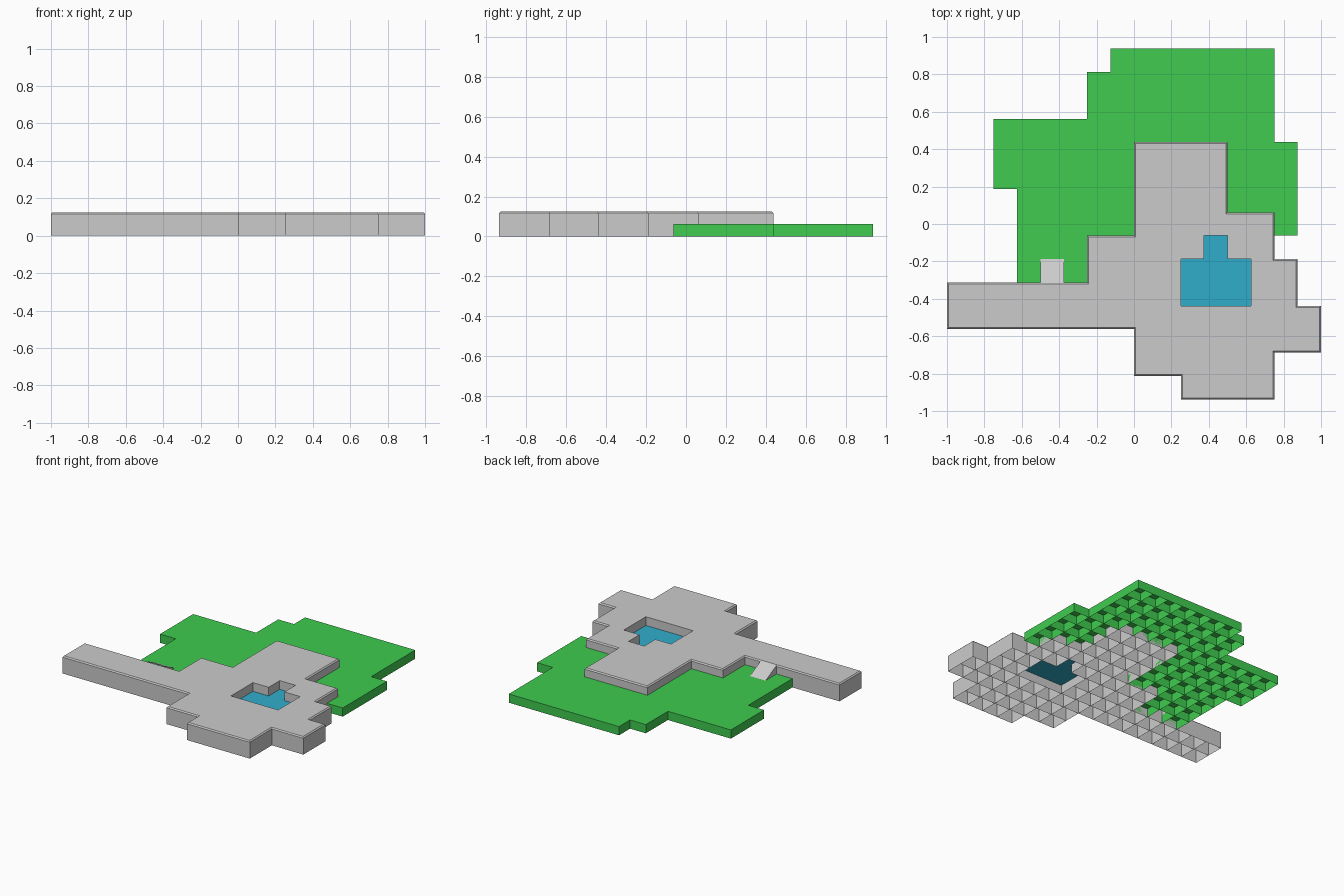
import bpy, bmesh

if "Cube" in bpy.data.objects:
    bpy.data.objects.remove(bpy.data.objects["Cube"])

S = 0.125            # tile size
X0, Y0 = -1.0, -0.9375
HIGH, LOW = 0.125, 0.0625
RIM = 0.008          # small chamfer on the raised platform


def cells(*rects):
    """Tile set from (i0, j0, i1, j1) rectangles."""
    return {(i, j) for a, b, c, d in rects for i in range(a, c) for j in range(b, d)}


def material(name, rgb):
    m = bpy.data.materials.new(name)
    m.diffuse_color = (*rgb, 1)
    m.use_nodes = True
    m.node_tree.nodes["Principled BSDF"].inputs["Base Color"].default_value = m.diffuse_color
    return m


def finish(bm, name, mat=None):
    me = bpy.data.meshes.new(name)
    bm.to_mesh(me)
    bm.free()
    ob = bpy.data.objects.new(name, me)
    bpy.context.collection.objects.link(ob)
    if mat:
        me.materials.append(mat)
    return ob


def sheet(tiles, z):
    """Flat welded sheet of tiles facing up; returns bmesh and face lookup."""
    bm = bmesh.new()
    vs, fs = {}, {}

    def v(i, j):
        if (i, j) not in vs:
            vs[i, j] = bm.verts.new((X0 + i * S, Y0 + j * S, z))
        return vs[i, j]
    for i, j in sorted(tiles):
        fs[i, j] = bm.faces.new((v(i, j), v(i + 1, j), v(i + 1, j + 1), v(i, j + 1)))
    bm.normal_update()
    return bm, fs


def hollow_tiles(name, tiles, z, holes=frozenset(), rim=0.0, mat=None):
    """Raised tiles: top, outer skirt down to the ground, ribs beneath, open bottom."""
    bm, fs = sheet(tiles | holes, z)
    if rim:
        bmesh.ops.inset_region(bm, faces=bm.faces[:], thickness=rim,
                               use_boundary=True, use_even_offset=True)
        for vert in bm.verts:
            if vert.is_boundary:
                vert.co.z = z - rim
    if holes:
        bmesh.ops.delete(bm, geom=[fs[c] for c in holes], context='FACES')
    # skirt
    edges = [e for e in bm.edges if e.is_boundary]
    ext = bmesh.ops.extrude_edge_only(bm, edges=edges)
    for g in ext["geom"]:
        if isinstance(g, bmesh.types.BMVert):
            g.co.z = 0
    bmesh.ops.recalc_face_normals(bm, faces=bm.faces[:])
    bm.normal_update()
    if max(bm.faces, key=lambda f: abs(f.normal.z) * f.calc_area()).normal.z < 0:
        bmesh.ops.reverse_faces(bm, faces=bm.faces[:])
    # ribs between neighbouring tiles
    top = z - rim
    for i, j in sorted(tiles):
        x, y = X0 + i * S, Y0 + j * S
        for nb, p, q in (((i + 1, j), (x + S, y), (x + S, y + S)),
                         ((i, j + 1), (x, y + S), (x + S, y + S))):
            if nb in tiles:
                bm.faces.new([bm.verts.new(c) for c in
                              ((*p, 0), (*q, 0), (*q, top), (*p, top))])
    return finish(bm, name, mat)


# Tile layout
pool = cells((10, 4, 13, 6), (11, 6, 12, 7))
stone = cells((0, 3, 8, 5), (6, 5, 8, 7), (8, 1, 14, 8), (10, 0, 14, 1),
              (8, 8, 12, 11), (14, 4, 15, 6), (14, 2, 16, 4))
ramp_tile = {(4, 5)}
grass = cells((7, 14, 14, 15), (6, 12, 14, 14), (2, 9, 14, 12),
              (3, 5, 14, 9), (14, 7, 15, 11)) - stone - ramp_tile

# Stone platform and grass field
hollow_tiles("stone_platform", stone - pool, HIGH, pool, RIM)
hollow_tiles("grass_field", grass, LOW, mat=material("grass", (0.05, 0.6, 0.08)))

# Pool water
water, _ = sheet(pool, LOW)
finish(water, "pool_water", material("water", (0.03, 0.42, 0.6)))

# Ramp from the grass up to the platform arm
bm, fs = sheet(ramp_tile, LOW)
a, b, c, d = fs[4, 5].verts
a.co.z = b.co.z = HIGH
for hi, lo, flip in ((a, d, False), (b, c, True)):
    foot = bm.verts.new((hi.co.x, hi.co.y, LOW))
    bm.faces.new((lo, foot, hi) if not flip else (hi, foot, lo))
finish(bm, "ramp")
